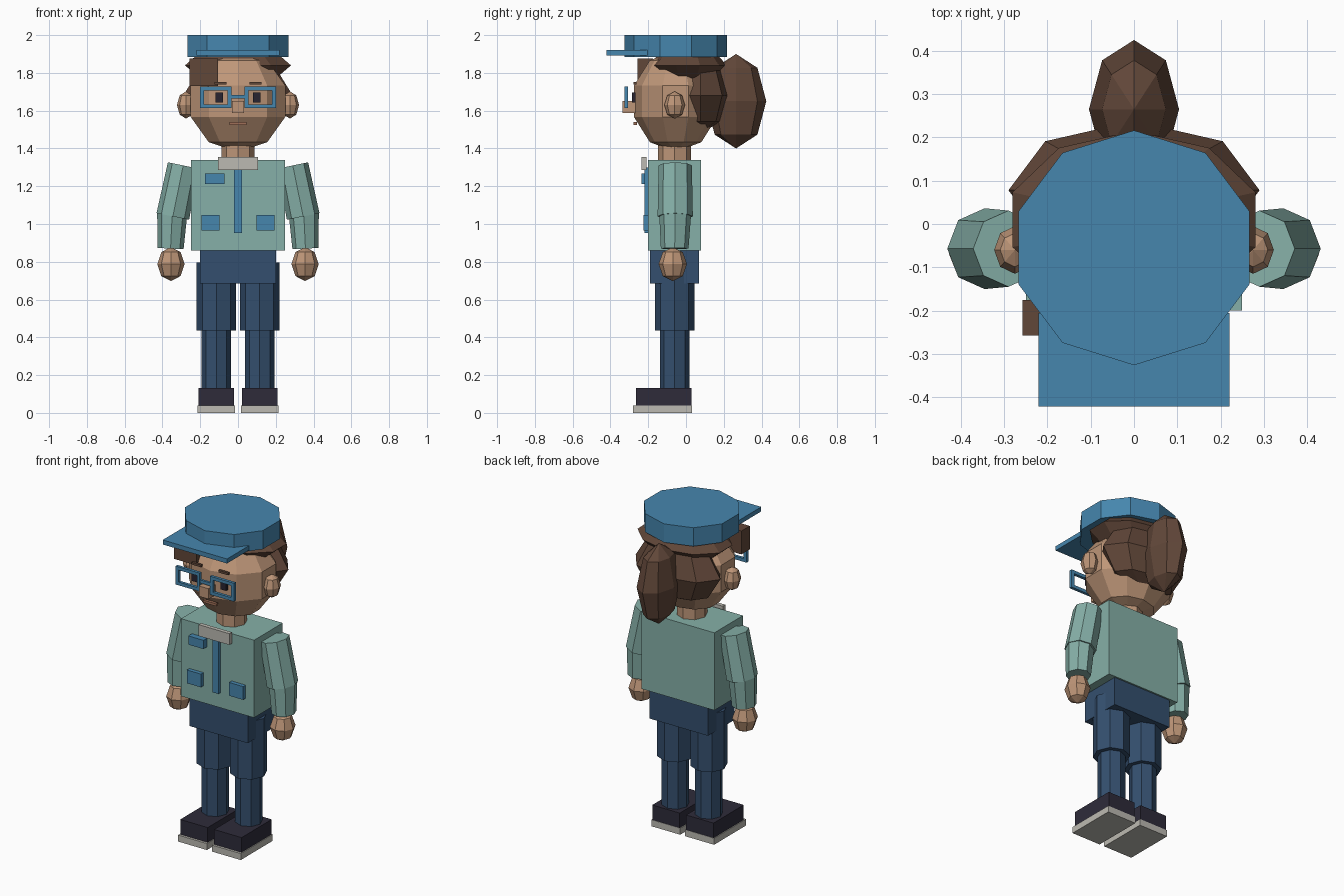
import bpy, math
from mathutils import Vector

if "Cube" in bpy.data.objects:
    bpy.data.objects.remove(bpy.data.objects["Cube"])


def material(name, r, g, b):
    """Flat colour from 0-255 display values, stored as linear."""
    lin = [((c / 255 + 0.055) / 1.055) ** 2.4 for c in (r, g, b)]
    m = bpy.data.materials.new(name)
    m.diffuse_color = (*lin, 1)
    m.use_nodes = True
    m.node_tree.nodes["Principled BSDF"].inputs["Base Color"].default_value = m.diffuse_color
    return m


SKIN = material("skin", 190, 150, 120)
HAIR = material("brown hair", 97, 71, 57)
BLUE = material("cap blue", 70, 134, 174)
SHIRT = material("pale teal", 134, 176, 168)
PANTS = material("navy", 52, 79, 110)
SHOE = material("dark shoe", 46, 43, 58)
PALE = material("pale grey", 188, 186, 178)
EYE = material("eye dark", 40, 36, 48)
LIP = material("lip brown", 160, 112, 88)


def mesh(name, verts, faces, mat):
    me = bpy.data.meshes.new(name)
    me.from_pydata(verts, [], faces)
    me.materials.append(mat)
    ob = bpy.data.objects.new(name, me)
    bpy.context.collection.objects.link(ob)
    return ob


def box(name, x, y, z, mat):
    """Box from (low, high) pairs on each axis."""
    v = [(a, b, c) for c in z for b in y for a in x]
    f = [(0, 2, 3, 1), (4, 5, 7, 6), (0, 1, 5, 4), (2, 6, 7, 3), (0, 4, 6, 2), (1, 3, 7, 5)]
    return mesh(name, v, f, mat)


def skin_rings(name, rings, mat):
    """Joins rings of points, bottom to top, and closes both ends."""
    n = len(rings[0])
    faces = [(k * n + i, k * n + (i + 1) % n, (k + 1) * n + (i + 1) % n, (k + 1) * n + i)
             for k in range(len(rings) - 1) for i in range(n)]
    last = (len(rings) - 1) * n
    faces += [tuple(reversed(range(n))), tuple(range(last, last + n))]
    return mesh(name, [p for r in rings for p in r], faces, mat)


def ball(name, centre, radii, segs, rings, mat):
    """Faceted ellipsoid with a vertex on the y axis and poles on z."""
    cx, cy, cz = centre
    rx, ry, rz = radii
    verts = [(cx, cy, cz - rz)]
    for k in range(1, rings):
        t = math.pi * k / rings
        for i in range(segs):
            a = math.tau * i / segs - math.pi / 2
            verts.append((cx + rx * math.sin(t) * math.cos(a),
                          cy + ry * math.sin(t) * math.sin(a), cz - rz * math.cos(t)))
    verts.append((cx, cy, cz + rz))
    top = len(verts) - 1
    faces = []
    for i in range(segs):
        j = (i + 1) % segs
        faces.append((0, 1 + j, 1 + i))
        for k in range(rings - 2):
            b = 1 + k * segs
            faces.append((b + i, b + j, b + segs + j, b + segs + i))
        b = 1 + (rings - 2) * segs
        faces.append((b + i, b + j, top))
    return mesh(name, verts, faces, mat)


def limb(name, low, high, r_low, r_high, mat, segs=8, y_scale=1.0):
    """Faceted tube between two points in the x-z plane."""
    low, high = Vector(low), Vector(high)
    d = (high - low).normalized()
    across, depth = Vector((d.z, 0, -d.x)), Vector((0, 1, 0))
    rings = []
    for c, r in ((low, r_low), (high, r_high)):
        rings.append([c + r * (math.cos(a) * across + y_scale * math.sin(a) * depth)
                      for a in (math.tau * i / segs + math.pi / 2 for i in range(segs))])
    return skin_rings(name, rings, mat)


def span(s, a, b):
    return tuple(sorted((s * a, s * b)))


# Paired parts
for s, side in ((-1, "right"), (1, "left")):
    box(side + "_sole", span(s, 0.017, 0.215), (-0.28, 0.032), (0, 0.04), PALE)
    box(side + "_shoe", span(s, 0.022, 0.21), (-0.265, 0.03), (0.035, 0.132), SHOE)
    limb(side + "_shin", (s * 0.115, -0.06, 0.12), (s * 0.115, -0.06, 0.5), 0.078, 0.078, PANTS)
    limb(side + "_thigh", (s * 0.115, -0.06, 0.435), (s * 0.115, -0.06, 0.795), 0.105, 0.105, PANTS)
    limb(side + "_upper_sleeve", (s * 0.345, -0.057, 1.04), (s * 0.29, -0.057, 1.31),
         0.088, 0.083, SHIRT, y_scale=1.06)
    limb(side + "_lower_sleeve", (s * 0.357, -0.06, 0.87), (s * 0.348, -0.057, 1.06),
         0.069, 0.08, SHIRT, y_scale=1.06)
    ball(side + "_hand", (s * 0.355, -0.07, 0.788), (0.072, 0.075, 0.09), 8, 4, SKIN)
    ball(side + "_ear", (s * 0.275, -0.06, 1.63), (0.048, 0.055, 0.072), 8, 4, SKIN)
    box(side + "_eye", span(s, 0.08, 0.118), (-0.285, -0.268), (1.642, 1.697), EYE)
    box(side + "_eyebrow", span(s, 0.06, 0.125), (-0.277, -0.262), (1.738, 1.752), HAIR)
    box(side + "_lower_pocket", span(s, 0.097, 0.193), (-0.225, -0.195), (0.965, 1.047), BLUE)
    # Rectangular glasses rim
    outer = [(0.035, 1.613), (0.2, 1.613), (0.2, 1.727), (0.035, 1.727)]
    inner = [(0.055, 1.633), (0.18, 1.633), (0.18, 1.707), (0.055, 1.707)]
    pts = [(s * x, y, z) for y in (-0.325, -0.307) for x, z in outer + inner]
    faces = []
    for i in range(4):
        j = (i + 1) % 4
        faces += [(i, j, j + 4, i + 4), (i + 8, i + 12, j + 12, j + 8),
                  (i, i + 8, j + 8, j), (i + 4, j + 4, j + 12, i + 12)]
    mesh(side + "_glasses_rim", pts, [f if s > 0 else f[::-1] for f in faces], BLUE)

# Body
box("hips", (-0.2, 0.2), (-0.19, 0.07), (0.685, 0.865), PANTS)
box("torso", (-0.25, 0.25), (-0.2, 0.08), (0.86, 1.34), SHIRT)
box("shirt_placket", (-0.02, 0.02), (-0.22, -0.195), (0.953, 1.3), BLUE)
box("chest_pocket", (-0.175, -0.072), (-0.236, -0.195), (1.213, 1.267), BLUE)
box("collar", (-0.105, 0.105), (-0.235, -0.21), (1.285, 1.355), PALE)
limb("neck", (0, -0.06, 1.3), (0, -0.06, 1.45), 0.087, 0.087, SKIN)

# Head and face
ball("head", (0, -0.055, 1.65), (0.277, 0.232, 0.268), 10, 5, SKIN)
box("nose", (-0.033, 0.033), (-0.335, -0.265), (1.588, 1.652), SKIN)
box("mouth", (-0.046, 0.046), (-0.278, -0.26), (1.525, 1.54), LIP)
box("glasses_bridge", (-0.036, 0.036), (-0.322, -0.308), (1.665, 1.684), BLUE)

# Hair
ball("top_hair", (0, 0.01, 1.84), (0.295, 0.205, 0.1), 10, 4, HAIR)
ball("back_hair", (0, 0.078, 1.68), (0.29, 0.16, 0.195), 8, 4, HAIR)
ball("ponytail", (0, 0.265, 1.65), (0.104, 0.16, 0.25), 8, 4, HAIR)
box("fringe", (-0.257, -0.105), (-0.257, -0.175), (1.73, 1.875), HAIR)

# Cap
limb("cap_crown", (0, -0.055, 1.885), (0, -0.055, 2.0), 0.281, 0.281, BLUE, segs=10, y_scale=0.965)
box("cap_brim", (-0.22, 0.22), (-0.422, -0.205), (1.892, 1.92), BLUE)
